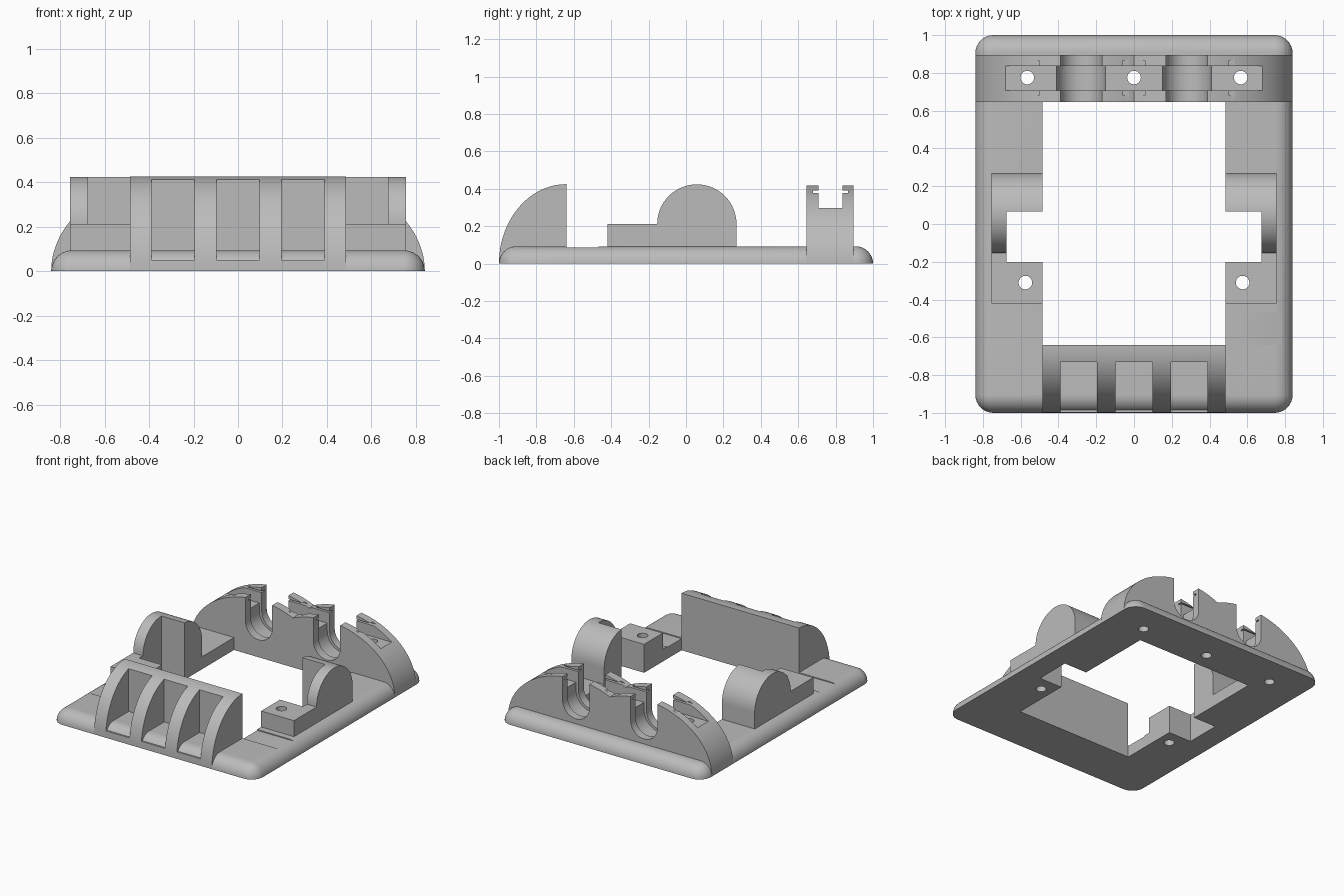
import bpy
import bmesh
from math import sin, cos, pi, radians

old = bpy.data.objects.get("Cube")
if old:
    bpy.data.objects.remove(old, do_unlink=True)

grey = bpy.data.materials.new("plain grey")
grey.use_nodes = True
grey.diffuse_color = (0.5, 0.5, 0.5, 1)
grey.node_tree.nodes["Principled BSDF"].inputs["Base Color"].default_value = (0.5, 0.5, 0.5, 1)


def to_object(name, bm):
    bmesh.ops.recalc_face_normals(bm, faces=bm.faces)
    mesh = bpy.data.meshes.new(name)
    bm.to_mesh(mesh)
    bm.free()
    mesh.materials.append(grey)
    obj = bpy.data.objects.new(name, mesh)
    bpy.context.scene.collection.objects.link(obj)
    return obj


def prism(name, points, axis, start, end):
    """Extrude a 2D outline along one axis."""
    place = {"X": lambda p, t: (t, p[0], p[1]),
             "Y": lambda p, t: (p[0], t, p[1]),
             "Z": lambda p, t: (p[0], p[1], t)}[axis]
    bm = bmesh.new()
    a, b = [[bm.verts.new(place(p, t)) for p in points] for t in (start, end)]
    bm.faces.new(a)
    bm.faces.new(b)
    for i in range(len(points)):
        j = (i + 1) % len(points)
        bm.faces.new((a[i], a[j], b[j], b[i]))
    return to_object(name, bm)


def box(name, x0, x1, y0, y1, z0, z1):
    return prism(name, [(x0, y0), (x1, y0), (x1, y1), (x0, y1)], "Z", z0, z1)


def arc(cx, cy, rx, ry, start, end, steps):
    angles = [radians(start + (end - start) * i / steps) for i in range(steps + 1)]
    return [(cx + rx * cos(a), cy + ry * sin(a)) for a in angles]


def bolt_hole(x, y):
    return prism("cutter", arc(x, y, 0.036, 0.036, 0, 345, 23), "Z", -0.1, 0.6)


def cut(obj, cutters):
    """Subtract every cutter, bake the result and drop the cutters."""
    for c in cutters:
        c.hide_render = True
        mod = obj.modifiers.new("cut", "BOOLEAN")
        mod.operation, mod.solver, mod.object = "DIFFERENCE", "EXACT", c
    bpy.context.view_layer.update()
    baked = bpy.data.meshes.new_from_object(
        obj.evaluated_get(bpy.context.evaluated_depsgraph_get()))
    obj.modifiers.clear()
    obj.data = baked
    for c in cutters:
        bpy.data.objects.remove(c, do_unlink=True)
    return obj


def opening():
    """Central window with a wider notch on both sides."""
    return [box("cutter", -0.485, 0.485, -0.64, 0.645, -0.1, 0.6),
            box("cutter", -0.675, 0.675, -0.20, 0.065, -0.1, 0.6)]


SIDE_BOLTS = [(-0.575, -0.31), (0.575, -0.31)]
BACK_BOLTS = [(-0.565, 0.775), (0, 0.775), (0.565, 0.775)]
parts = []

# Base plate: rounded rectangle rings stacked into a rounded top edge
R, CORNER = 0.093, 0.096
bm = bmesh.new()
rings = []
for k in range(11):
    a = k / 10 * pi / 2
    inset, r = R * (1 - cos(a)), CORNER - R * (1 - cos(a))
    ring = []
    for sx, sy, start in ((1, 1, 0), (-1, 1, 90), (-1, -1, 180), (1, -1, 270)):
        ring += arc(sx * (0.84 - CORNER), sy * (1 - CORNER), r, r, start, start + 90, 8)
    rings.append([bm.verts.new((x, y, R * sin(a))) for x, y in ring])
for low, high in zip(rings, rings[1:]):
    for i in range(len(low)):
        j = (i + 1) % len(low)
        bm.faces.new((low[i], low[j], high[j], high[i]))
bm.faces.new(rings[0])
bm.faces.new(rings[-1])
plate = to_object("base_plate", bm)
shallow_step = box("cutter", -0.9, 0.9, -0.64, -0.468, 0.086, 0.2)
parts.append(cut(plate, opening() + [shallow_step]
                 + [bolt_hole(*p) for p in SIDE_BOLTS + BACK_BOLTS]))

# Front guard: quarter-ellipse ribs joined by a back wall
front = [(-0.64, 0)] + arc(-0.64, 0, 0.36, 0.425, 90, 180, 24)
guard = prism("front_ribbed_guard", front, "X", -0.485, 0.485)
parts.append(cut(guard, [box("cutter", x - 0.0975, x + 0.0975, -1.1, -0.73, 0.05, 0.6)
                         for x in (-0.2925, 0, 0.2925)]))

# Side mounts: low pad running into a half-round housing
for name, sign in (("right", -1), ("left", 1)):
    outline = [(-0.42, 0), (0.27, 0)] + arc(0.058, 0.212, 0.212, 0.212, 0, 180, 32)
    outline += [(-0.42, 0.212)]
    mount = prism(name + "_side_mount", outline, "X", *sorted((sign * 0.485, sign * 0.755)))
    parts.append(cut(mount, opening()[1:] + [bolt_hole(sign * 0.575, -0.31)]))
for o in [o for o in bpy.data.objects if o.name.startswith("cutter")]:
    bpy.data.objects.remove(o, do_unlink=True)

# Back bearing block: two merged humps with U channels, long slot and slits
hump = arc(0.28, 0, 0.56, 0.425, 0, 120, 40)
profile = hump + [(-x, z) for x, z in reversed(hump[:-1])]
block = prism("back_bearing_block", profile, "Y", 0.645, 0.895)
cutters = [box("cutter", -0.8, 0.8, 0.708, 0.836, 0.297, 0.6)]
for x in (-0.28, 0.28):
    for r, y0, y1 in ((0.11, 0.6, 0.95), (0.13, 0.708, 0.836)):
        channel = arc(x, 0.24, r, r, 180, 360, 24) + [(x + r, 0.6), (x - r, 0.6)]
        cutters.append(prism("cutter", channel, "Y", y0, y1))
    cutters.append(box("cutter", x - 0.27, x + 0.27, 0.68, 0.866, 0.379, 0.39))
parts.append(cut(block, cutters + [bolt_hole(*p) for p in BACK_BOLTS]))

# Smooth curved faces while keeping the edges sharp
bpy.ops.object.select_all(action="DESELECT")
for p in parts:
    p.select_set(True)
bpy.context.view_layer.objects.active = parts[0]
bpy.ops.object.shade_smooth_by_angle(angle=radians(30))
